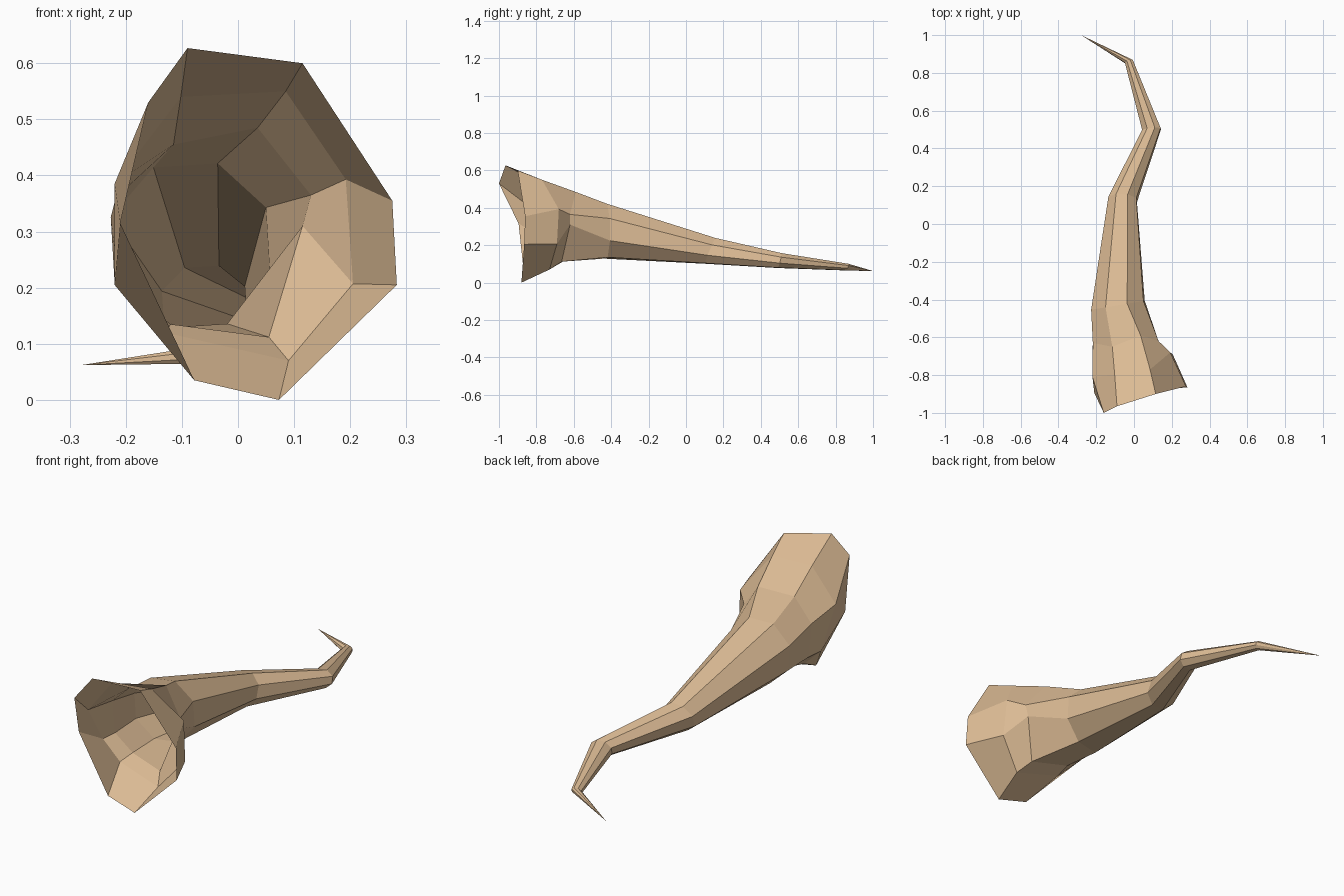
import bpy, bmesh, math

if "Cube" in bpy.data.objects:
    bpy.data.objects.remove(bpy.data.objects["Cube"])

SIDES = 8

# Flared mouth: irregular rim and two throat rings, each clockwise from the top left
rim = [(-.09, -.965, .627), (.115, -.90, .60), (.275, -.86, .355), (.283, -.865, .205),
       (.073, -.88, 0), (-.078, -.865, .035), (-.21, -.895, .315), (-.16, -1.0, .53)]
flare = [(-.102, -.80, .54), (.085, -.77, .55), (.192, -.68, .393), (.205, -.69, .207),
         (.09, -.73, .07), (-.13, -.70, .12), (-.22, -.70, .205), (-.22, -.81, .385)]
throat = [(-.115, -.65, .455), (.035, -.59, .485), (.13, -.62, .365), (.115, -.62, .31),
          (.055, -.665, .112), (-.12, -.62, .135), (-.212, -.62, .205), (-.218, -.63, .36)]


# Tapering stalk: squashed octagons, leaning slightly back at the top
def stalk_ring(x, y, z, rx, rz, lean, turn):
    ring = []
    for k in range(SIDES):
        a = math.radians(116 - 45 * k)
        ring.append((x + rx * math.cos(a),
                     y + lean * math.sin(a) + turn * math.cos(a),
                     z + rz * math.sin(a)))
    return ring


rings = [rim, flare, throat,
         stalk_ring(-.085, -.43, .275, .15, .155, 0, .025),
         stalk_ring(-.06, .13, .17, .08, .073, .03, -.005),
         stalk_ring(.093, .50, .118, .053, .042, .01, .005),
         stalk_ring(-.027, .86, .083, .023, .019, .006, .007)]
tip_point = (-.28, 1.0, .062)

# Loft the rings into one open horn and close it at the tip
bm = bmesh.new()
loops = [[bm.verts.new(p) for p in ring] for ring in rings]
for a, b in zip(loops, loops[1:]):
    for i in range(SIDES):
        j = (i + 1) % SIDES
        bm.faces.new((a[i], a[j], b[j], b[i]))
tip = bm.verts.new(tip_point)
for i in range(SIDES):
    bm.faces.new((loops[-1][i], loops[-1][(i + 1) % SIDES], tip))
bmesh.ops.recalc_face_normals(bm, faces=bm.faces)

mesh = bpy.data.meshes.new("horn")
bm.to_mesh(mesh)
bm.free()

mat = bpy.data.materials.new("tan horn")
mat.diffuse_color = (0.72, 0.50, 0.30, 1)
mat.use_nodes = True
mat.node_tree.nodes["Principled BSDF"].inputs["Base Color"].default_value = mat.diffuse_color
mesh.materials.append(mat)
horn = bpy.data.objects.new("horn", mesh)
bpy.context.collection.objects.link(horn)
